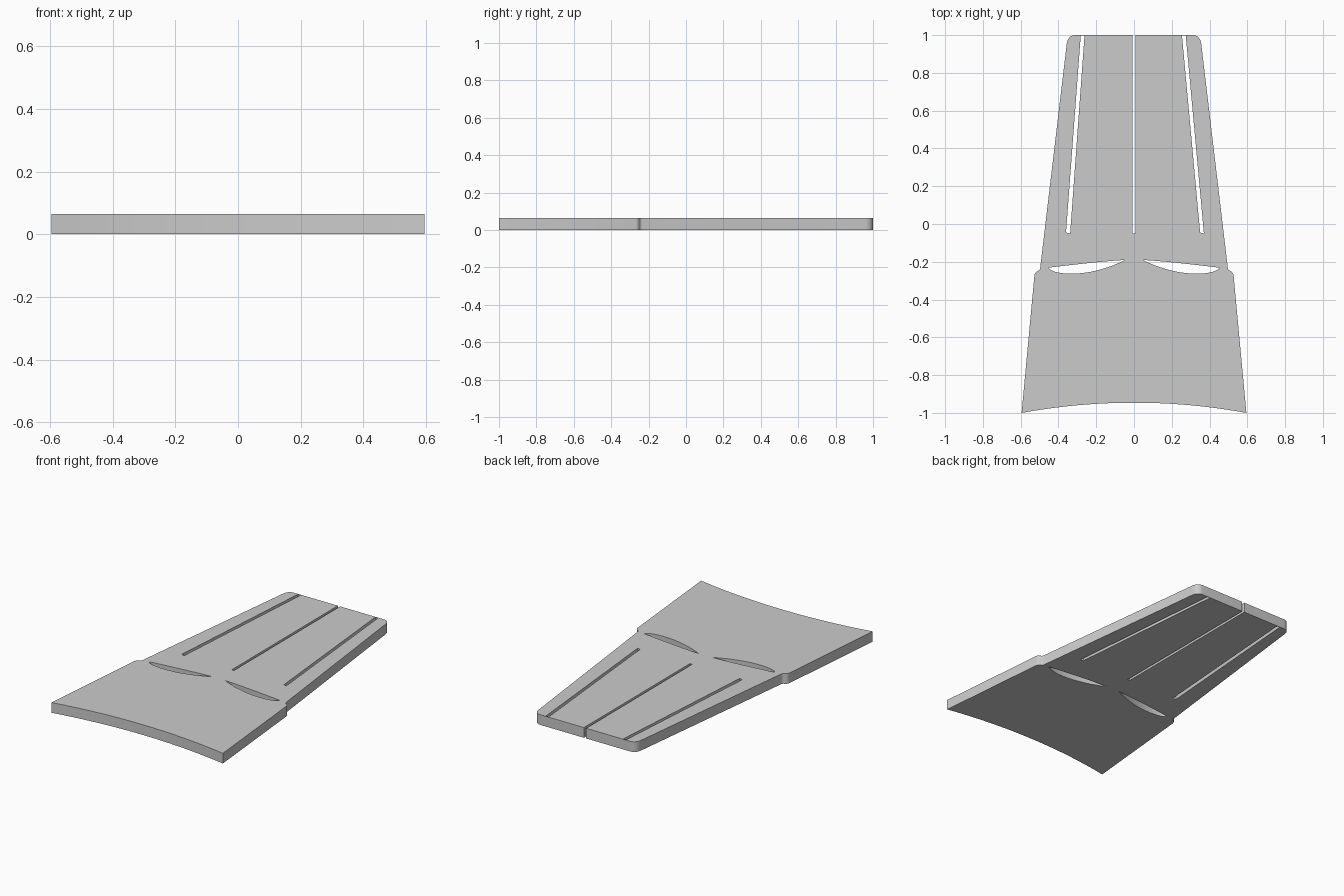
import bpy, bmesh, math
from mathutils import Vector
from mathutils.geometry import interpolate_bezier

if "Cube" in bpy.data.objects:
    bpy.data.objects.remove(bpy.data.objects["Cube"])

THICK = 0.064


def bez(a, b, c, d, n=12):
    pts = interpolate_bezier(*[Vector((p[0], p[1], 0)) for p in (a, b, c, d)], n)
    return [(p.x, p.y) for p in pts]


def mirror(pts):
    return [(-x, y) for x, y in reversed(pts)]


# Right half of the outline, from the centre slit round to the concave front edge
half = [(0.008, -0.05), (0.008, 1.0)]
half += bez((0.31, 1.0), (0.335, 1.0), (0.352, 0.985), (0.356, 0.955), 8)
half += bez((0.497, -0.235), (0.5, -0.252), (0.522, -0.245), (0.527, -0.27), 8)
half += [(0.595 * t, -0.946 - 0.054 * t * t) for t in [i / 12 for i in range(12, 0, -1)]]
outline = half + mirror(half)

# Slanted slots ending just short of the back edge
slots = [
    [(0.254, 0.998), (0.274, 0.998), (0.370, -0.05), (0.350, -0.045)],
    [(-0.282, 0.998), (-0.262, 0.998), (-0.338, -0.05), (-0.360, -0.045)],
]

# Leaf-shaped openings
leaf = bez((0.452, -0.233), (0.43, -0.268), (0.25, -0.292), (0.045, -0.19), 20)
leaf += bez((0.045, -0.19), (0.18, -0.198), (0.32, -0.216), (0.452, -0.231), 8)[1:]

# Filled and extruded flat profile
curve = bpy.data.curves.new("vented_plate", 'CURVE')
curve.dimensions = '2D'
curve.fill_mode = 'BOTH'
curve.extrude = THICK / 2
for loop in [outline, *slots, leaf, mirror(leaf)]:
    s = curve.splines.new('POLY')
    s.points.add(len(loop) - 1)
    for p, (x, y) in zip(s.points, loop):
        p.co = (x, y, 0, 1)
    s.use_cyclic_u = True

plate = bpy.data.objects.new("vented_plate", curve)
bpy.context.collection.objects.link(plate)
bpy.context.view_layer.objects.active = plate
plate.select_set(True)
bpy.ops.object.convert(target='MESH')
plate = bpy.context.object

# Weld caps to walls and stand the plate on the ground
bm = bmesh.new()
bm.from_mesh(plate.data)
bmesh.ops.remove_doubles(bm, verts=bm.verts, dist=1e-5)
bmesh.ops.recalc_face_normals(bm, faces=bm.faces)
bmesh.ops.translate(bm, verts=bm.verts, vec=(0, 0, THICK / 2))
bm.to_mesh(plate.data)
bm.free()
bpy.ops.object.shade_smooth_by_angle(angle=math.radians(30))
